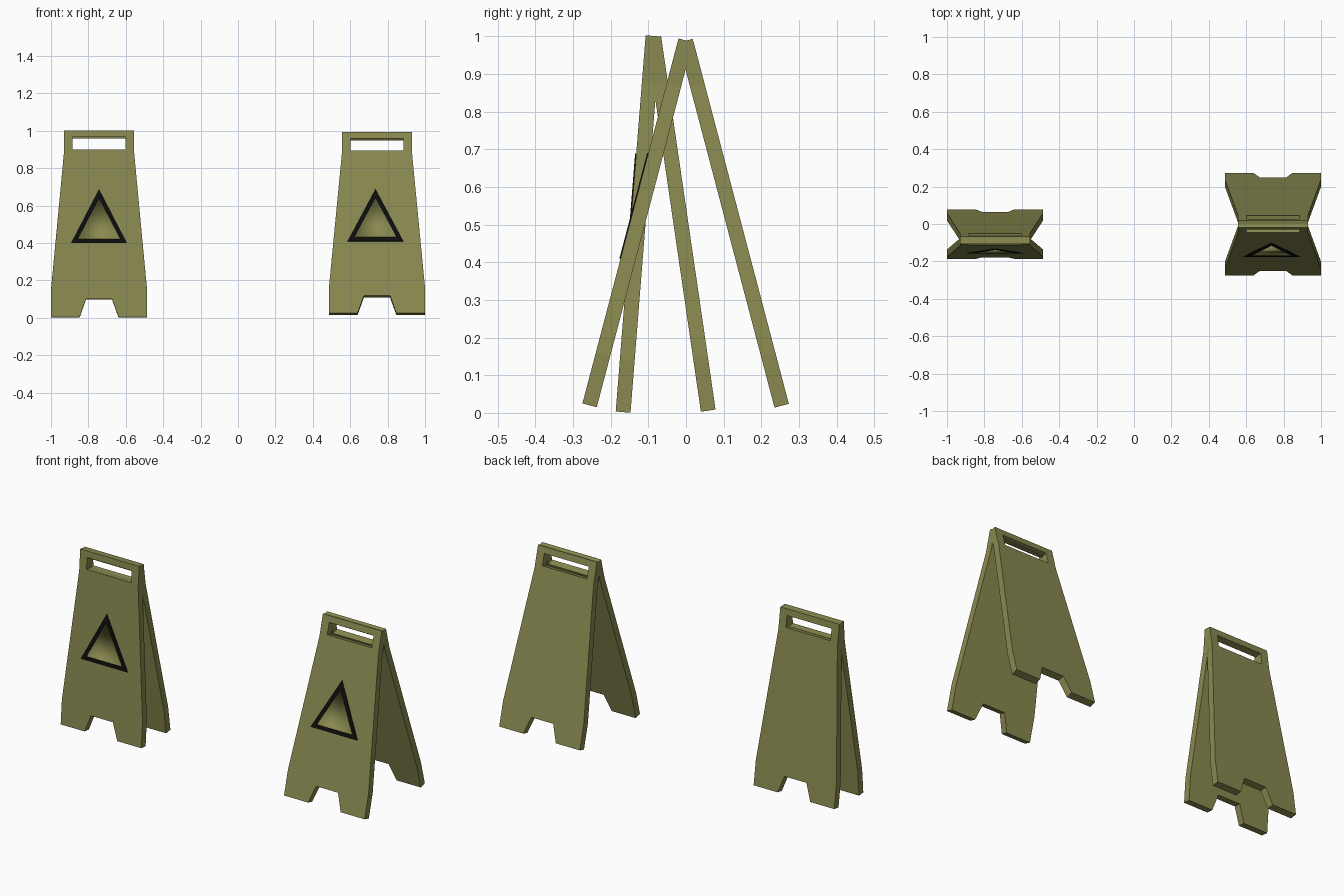
import bpy, bmesh
from math import radians
from mathutils import Matrix

if "Cube" in bpy.data.objects:
    bpy.data.objects.remove(bpy.data.objects["Cube"])

LENGTH, HALF_T = 1.002, 0.0197


def material(name, rgb):
    m = bpy.data.materials.new(name)
    m.diffuse_color = (*rgb, 1)
    m.use_nodes = True
    m.node_tree.nodes["Principled BSDF"].inputs["Base Color"].default_value = m.diffuse_color
    return m


OLIVE = material("olive_plastic", (0.25, 0.25, 0.08))
BLACK = material("black_print", (0.004, 0.004, 0.004))


def plate(name, loops, half_thickness, mat, matrix):
    """Extruded flat plate; later loops are holes in the first one."""
    cu = bpy.data.curves.new(name, 'CURVE')
    cu.dimensions = '2D'
    cu.fill_mode = 'BOTH'
    cu.extrude = half_thickness
    for pts in loops:
        sp = cu.splines.new('POLY')
        sp.points.add(len(pts) - 1)
        for p, (x, y) in zip(sp.points, pts):
            p.co = (x, y, 0, 1)
        sp.use_cyclic_u = True
        sp.use_smooth = False
    ob = bpy.data.objects.new(name, cu)
    bpy.context.collection.objects.link(ob)
    bpy.ops.object.select_all(action='DESELECT')
    bpy.context.view_layer.objects.active = ob
    ob.select_set(True)
    bpy.ops.object.convert(target='MESH')
    ob = bpy.context.view_layer.objects.active
    ob.name = name
    ob.data.materials.clear()
    ob.data.materials.append(mat)
    ob.matrix_world = matrix
    return ob


def mirrored(half):
    return half + [(-x, y) for x, y in reversed(half)]


# Panel outline with foot notch, and the handle slot
OUTLINE = mirrored([(0.07, 0.097), (0.104, 0), (0.257, 0), (0.257, 0.14),
                    (0.188, 0.88), (0.188, LENGTH)])
SLOT = mirrored([(0.142, 0.899), (0.142, 0.966)])
# Warning triangle, outer and inner edge
TRI_OUT = [(-0.15, 0.397), (0.15, 0.397), (0, 0.687)]
TRI_IN = [(-0.114, 0.419), (0.114, 0.419), (0, 0.639)]


def recess(name, pts, top, floor, matrix):
    """Shallow smooth-shaded dish inside the triangle frame."""
    bm = bmesh.new()
    lo = [bm.verts.new((x, y, floor)) for x, y in pts]
    hi = [bm.verts.new((x, y, top)) for x, y in pts]
    bm.faces.new(lo)
    for i in range(3):
        j = (i + 1) % 3
        bm.faces.new((lo[j], lo[i], hi[i], hi[j]))
    for f in bm.faces:
        f.smooth = True
    me = bpy.data.meshes.new(name)
    bm.to_mesh(me)
    bm.free()
    me.materials.append(OLIVE)
    ob = bpy.data.objects.new(name, me)
    bpy.context.collection.objects.link(ob)
    ob.matrix_world = matrix


def stand(y, z, x, lean):
    """Panel frame: bottom centre, leaning its top toward +y by lean degrees."""
    return Matrix.Translation((x, y, z)) @ Matrix.Rotation(radians(90 - lean), 4, 'X')


# Each sign: x, triangle shift, front (y, z, lean), back (y, z, lean)
SIGNS = {
    "narrow_sign": (-0.743, 0.0, (-0.167, 0.002, 4.55), (0.059, 0.006, -8.3)),
    "wide_sign": (0.743, -0.008, (-0.256, 0.02, 14.75), (0.254, 0.019, -14.75)),
}

for name, (x, shift, front, back) in SIGNS.items():
    for side, (y, z, lean) in (("front", front), ("back", back)):
        plate(f"{name}_{side}_panel", [OUTLINE, SLOT], HALF_T, OLIVE,
              stand(y, z, x, lean))
    base = stand(*front[:2], x, front[2]) @ Matrix.Translation((shift, 0, 0))
    plate(f"{name}_triangle_frame", [TRI_OUT, TRI_IN], 0.0015, BLACK,
          base @ Matrix.Translation((0, 0, HALF_T + 0.0015)))
    recess(f"{name}_triangle_face", TRI_IN, HALF_T + 0.003, HALF_T + 0.0005, base)
